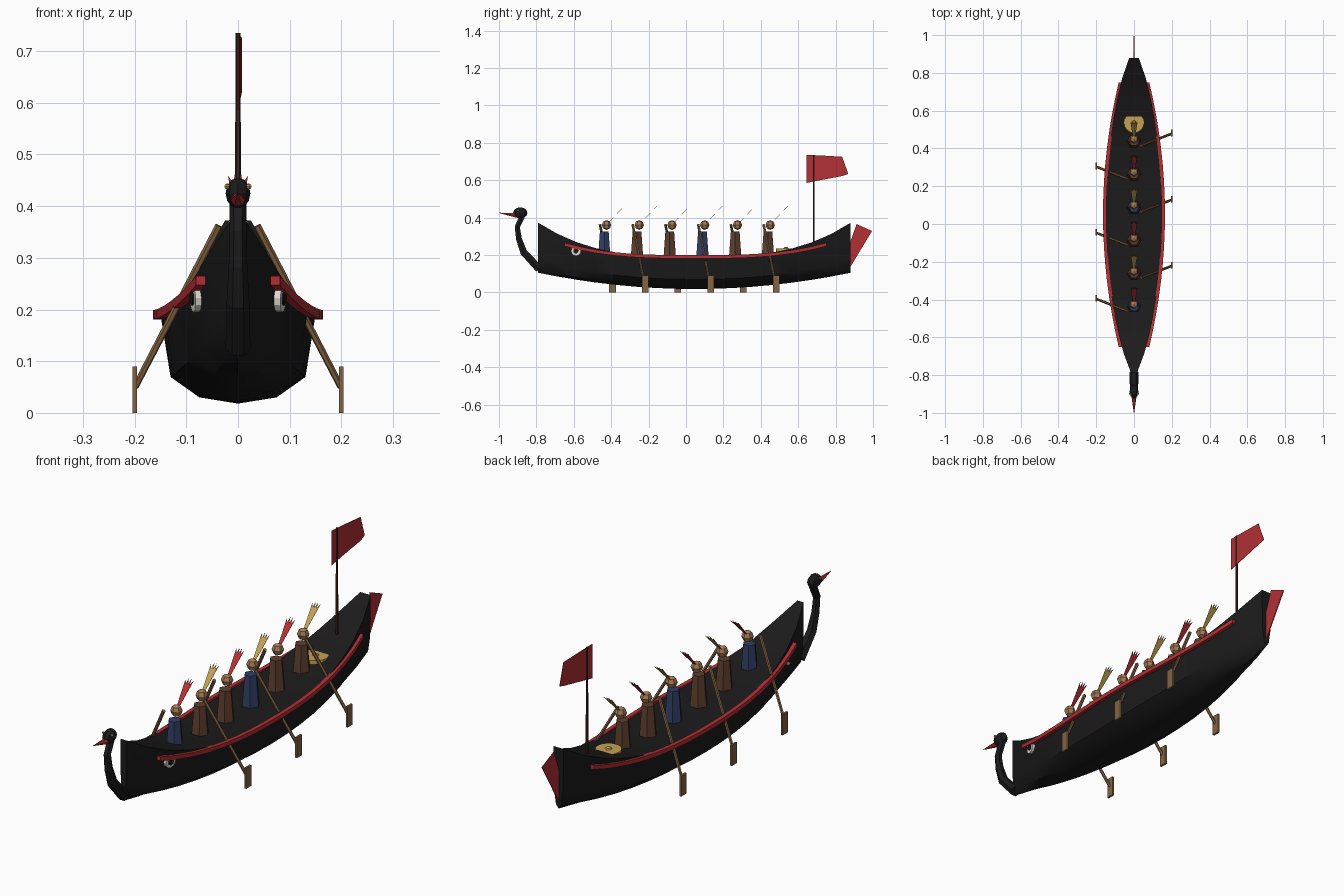
import bpy, bmesh, math
from mathutils import Vector

if "Cube" in bpy.data.objects:
    bpy.data.objects.remove(bpy.data.objects["Cube"])


def mat(name, c):
    m = bpy.data.materials.new(name)
    m.diffuse_color = (*c, 1)
    m.use_nodes = True
    m.node_tree.nodes["Principled BSDF"].inputs["Base Color"].default_value = m.diffuse_color
    return m


BLACK = mat("black", (.012, .011, .011))
RED = mat("red", (.45, .03, .035))
BROWN = mat("brown", (.11, .05, .028))
BLUE = mat("blue", (.03, .05, .13))
SKIN = mat("skin", (.40, .20, .095))
WOOD = mat("wood", (.23, .125, .055))
GOLD = mat("gold", (.55, .36, .09))
DARKWOOD = mat("dark_wood", (.04, .02, .015))
WHITE = mat("white", (.75, .72, .66))


def mesh(name, verts, faces, m, angle=None):
    me = bpy.data.meshes.new(name)
    me.from_pydata([tuple(v) for v in verts], [], faces)
    bm = bmesh.new()
    bm.from_mesh(me)
    bmesh.ops.recalc_face_normals(bm, faces=bm.faces)
    bm.to_mesh(me)
    bm.free()
    ob = bpy.data.objects.new(name, me)
    bpy.context.collection.objects.link(ob)
    me.materials.append(m)
    if angle:
        bpy.context.view_layer.objects.active = ob
        ob.select_set(True)
        bpy.ops.object.shade_smooth_by_angle(angle=math.radians(angle))
        ob.select_set(False)
    return ob


def loft(name, rings, m, angle=None):
    """Join equal-sized closed rings and cap both ends."""
    n = len(rings[0])
    faces = [(i * n + j, i * n + (j + 1) % n, (i + 1) * n + (j + 1) % n, (i + 1) * n + j)
             for i in range(len(rings) - 1) for j in range(n)]
    faces += [tuple(range(n)), tuple(range((len(rings) - 1) * n, len(rings) * n))]
    return mesh(name, [v for r in rings for v in r], faces, m, angle)


def rod(name, a, b, r1, r2, n, m):
    a, b = Vector(a), Vector(b)
    q = (b - a).to_track_quat('Z', 'Y')
    rings = [[p + q @ Vector((r * math.cos(2 * math.pi * k / n), r * math.sin(2 * math.pi * k / n), 0))
              for k in range(n)] for p, r in ((a, r1), (b, r2))]
    return loft(name, rings, m)


def ball(name, c, s, m, seg=6, rows=4):
    bpy.ops.mesh.primitive_uv_sphere_add(segments=seg, ring_count=rows, radius=1, location=c)
    ob = bpy.context.object
    ob.name, ob.scale = name, s
    ob.data.materials.append(m)
    return ob


def box(name, c, s, m):
    bpy.ops.mesh.primitive_cube_add(size=1, location=c)
    ob = bpy.context.object
    ob.name, ob.scale = name, s
    ob.data.materials.append(m)
    return ob


def plate(name, pts, m, t=.002):
    """Thin upright plate in the y-z plane."""
    return loft(name, [[(x, y, z) for y, z in pts] for x in (-t, t)], m)


# Hull: section lofted along the length, decked over at the sheer
def hull_station(t):
    end = .015 if t < 0 else .025
    half = end + (.15 - end) * max(0, 1 - t * t) ** .85
    return half, .19 + .182 * abs(t) ** 3, .018 + .087 * t * t


SECTION = [(1, 1), (.87, .30), (.5, .07), (0, 0)]
ring_shape = SECTION + [(-a, b) for a, b in SECTION[-2::-1]]
rings = []
for i in range(17):
    t = -1 + i / 8
    w, top, keel = hull_station(t)
    rings.append([(w * a, .045 + .835 * t, keel + (top - keel) * b) for a, b in ring_shape])
loft("hull", rings, BLACK, 35)

# Red side rails
for side, s in (("left", -1), ("right", 1)):
    rings = []
    for i in range(17):
        t = -1 + i / 8
        x, y, z = .155 - .083 * t * t, .05 + .7 * t, .19 + .066 * abs(t) ** 3
        rings.append([(s * (x + a), y, z + b) for a, b in
                      ((-.009, -.009), (.009, -.009), (.009, .009), (-.009, .009))])
    loft(side + "_rail", rings, RED, 35)

    # Painted eyes on the bow
    n = Vector((s * .97, -.22, -.05))
    c = Vector((s * .081, -.587, .222))
    rod(side + "_hull_eye", c - n * .012, c + n * .007, .027, .027, 12, WHITE)
    rod(side + "_hull_pupil", c, c + n * .010, .014, .014, 10, BLACK)

# Bird-neck prow, swept along a bent path
path = [(-.785, .125, .024), (-.868, .215, .022), (-.893, .285, .018),
        (-.902, .35, .016), (-.872, .415, .017)]
rings = []
for i, (y, z, r) in enumerate(path):
    a, b = path[max(0, i - 1)], path[min(4, i + 1)]
    d = Vector((0, b[0] - a[0], b[1] - a[1])).normalized()
    u = Vector((0, -d.z, d.y))
    rings.append([Vector((0, y, z)) + Vector((r * math.cos(k * math.pi / 3), 0, 0))
                  + u * r * math.sin(k * math.pi / 3) for k in range(6)])
loft("prow_neck", rings, BLACK)
ball("prow_head", (0, -.886, .425), (.024, .038, .03), BLACK, 8, 6)
rod("prow_beak", (0, -.908, .412), (0, -1.0, .425), .014, .001, 6, RED)
for s in (-1, 1):
    ball("prow_eye", (s * .021, -.898, .438), (.006, .006, .006), GOLD)

# Stern fin, flag pole and flag
plate("stern_fin", [(.875, .13), (.875, .26), (.912, .365), (.995, .328)], RED)
rod("flag_pole", (0, .683, .2), (0, .683, .735), .006, .005, 6, DARKWOOD)
flag = [(.645, .585, .735, 0), (.72, .60, .732, .002), (.835, .622, .725, .007), (.866, .632, .638, .004)]
loft("flag", [[(x - .001, y, a), (x + .001, y, a), (x + .001, y, b), (x - .001, y, b)]
              for y, a, b, x in flag], RED)

# Gong lying on the aft deck
rod("gong", (0, .535, .215), (0, .535, .235), .053, .053, 16, GOLD)
ball("gong_boss", (0, .535, .235), (.014, .014, .008), GOLD, 8, 4)

# Crew, alternating paddle sides and plume colours
for i in range(6):
    y = -.425 + .175 * i
    s = 1 if i % 2 else -1
    rod("crew_body", (0, y - .012, .165), (0, y - .012, .325), .040, .027, 6, BROWN if i % 3 else BLUE)
    ball("crew_head", (0, y, .36), (.025, .025, .026), SKIN)
    # Forked feather plume leaning back
    outline = [(-.006, 0), (.006, 0), (.019, .95), (.009, .8), (.006, 1), (0, .8),
               (-.006, 1), (-.009, .8), (-.019, .95)]
    rings = [[(x, y + .01 + .085 * f, .372 + .09 * f + o) for x, f in outline] for o in (-.0008, .0008)]
    loft("crew_plume", rings, GOLD if i % 2 else RED)
    # Paddle
    rod("paddle_shaft", (s * .037, y - .035, .362), (s * .199, y + .028, .05), .0075, .0065, 6, WOOD)
    box("paddle_blade", (s * .2, y + .032, .045), (.009, .035, .09), WOOD)
